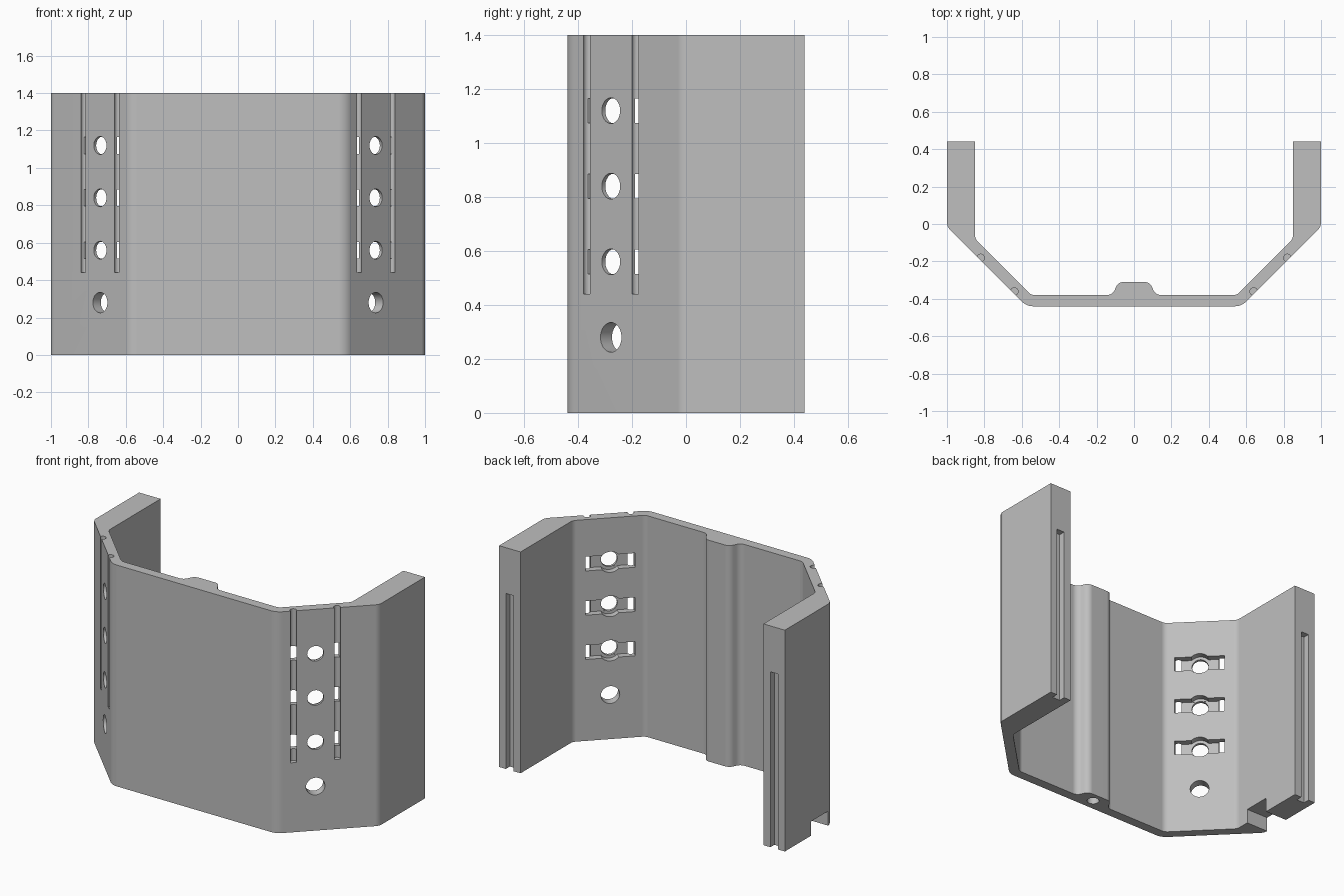
import bpy, bmesh, math
from mathutils import Matrix, Vector

if "Cube" in bpy.data.objects:
    bpy.data.objects.remove(bpy.data.objects["Cube"], do_unlink=True)

HEIGHT = 1.4

grey = bpy.data.materials.new("plain_grey")
grey.use_nodes = True
grey.diffuse_color = (0.52, 0.52, 0.52, 1)
grey.node_tree.nodes["Principled BSDF"].inputs["Base Color"].default_value = (0.52, 0.52, 0.52, 1)


def fillet(corners, steps=6):
    """Round each (x, y, radius) corner of a closed outline."""
    out = []
    for i, (x, y, r) in enumerate(corners):
        p = Vector((x, y))
        a = (Vector(corners[i - 1][:2]) - p).normalized()
        b = (Vector(corners[(i + 1) % len(corners)][:2]) - p).normalized()
        if r == 0:
            out.append(p)
            continue
        half = a.angle(b) / 2
        centre = p + (a + b).normalized() * (r / math.sin(half))
        start = p + a * (r / math.tan(half)) - centre
        end = p + b * (r / math.tan(half)) - centre
        sweep = start.angle(end)
        for k in range(steps + 1):
            t = k / steps
            out.append(centre + (start * math.sin((1 - t) * sweep)
                                 + end * math.sin(t * sweep)) / math.sin(sweep))
    return out


def to_object(name, bm):
    bmesh.ops.recalc_face_normals(bm, faces=bm.faces[:])
    mesh = bpy.data.meshes.new(name)
    bm.to_mesh(mesh)
    bm.free()
    obj = bpy.data.objects.new(name, mesh)
    bpy.context.collection.objects.link(obj)
    mesh.materials.append(grey)
    return obj


def box(x0, x1, y0, y1, z0, z1, frame=Matrix()):
    bm = bmesh.new()
    m = Matrix.Translation(((x0 + x1) / 2, (y0 + y1) / 2, (z0 + z1) / 2))
    m = m @ Matrix.Diagonal((x1 - x0, y1 - y0, z1 - z0, 1))
    bmesh.ops.create_cube(bm, size=1, matrix=frame @ m)
    return to_object("box_cutter", bm)


def rod(r, length, matrix):
    bm = bmesh.new()
    bmesh.ops.create_cone(bm, cap_ends=True, segments=32, radius1=r, radius2=r,
                          depth=length, matrix=matrix)
    return to_object("rod_cutter", bm)


# Wall outline: right half from the bump centre around to the front, then mirrored
half = [(0.085, -0.31, 0.045), (0.115, -0.38, 0.045), (0.55, -0.38, 0.05),
        (0.85, -0.08, 0.05), (0.85, 0.44, 0), (1, 0.44, 0),
        (1, -0.015, 0.06), (0.575, -0.44, 0.09)]
outline = fillet(half + [(-x, y, r) for x, y, r in reversed(half)])
bm = bmesh.new()
face = bm.faces.new([bm.verts.new((p.x, p.y, 0)) for p in outline])
top = bmesh.ops.extrude_face_region(bm, geom=[face])
bmesh.ops.translate(bm, vec=(0, 0, HEIGHT),
                    verts=[v for v in top["geom"] if isinstance(v, bmesh.types.BMVert)])
shell = to_object("bracket_wall", bm)

cutters = []
across = Matrix.Rotation(math.pi / 2, 4, 'Y')
for side, angle in ((1, -45), (-1, -135)):
    # Local frame on the slanted wall: x points outward, y runs along it
    frame = (Matrix.Translation((side * 0.737, -0.278, 0))
             @ Matrix.Rotation(math.radians(angle), 4, 'Z'))
    # Lowest plain hole
    cutters.append(rod(0.055, 0.3, frame @ Matrix.Translation((0, 0, 0.28)) @ across))
    # Outer grooves
    for y in (-0.127, 0.127):
        cutters.append(rod(0.02, 1.1, frame @ Matrix.Translation((-0.01, y, 0.44 + 0.55))))
    # Upper holes, each with a strap recess on the inside
    for z in (0.56, 0.84, 1.12):
        cutters.append(box(-0.1, -0.018, -0.145, 0.145, z - 0.045, z + 0.045, frame))
        cutters.append(rod(0.066, 0.082, frame @ Matrix.Translation((-0.06, 0, z)) @ across))
        cutters.append(rod(0.048, 0.3, frame @ Matrix.Translation((0, 0, z)) @ across))
    # Slot in the rear edge
    x = side * 0.926
    cutters.append(box(x - 0.027, x + 0.027, 0.4, 0.5, -0.1, 1.11))

# Blind hole under the bump
cutters.append(rod(0.035, 0.4, Matrix.Translation((0, -0.37, 0))))
# Cable notch under one arm
cutters.append(box(-1.1, -0.8, 0.01, 0.18, -0.1, 0.09))

bpy.context.view_layer.objects.active = shell
for cutter in cutters:
    cutter.hide_render = True
    mod = shell.modifiers.new("cut", 'BOOLEAN')
    mod.operation = 'DIFFERENCE'
    mod.solver = 'EXACT'
    mod.object = cutter
    bpy.ops.object.modifier_apply(modifier=mod.name)
    bpy.data.objects.remove(cutter, do_unlink=True)

# Smooth fillets and bores, crisp edges
bpy.ops.object.select_all(action='DESELECT')
shell.select_set(True)
bpy.ops.object.shade_smooth_by_angle(angle=math.radians(25))
weighted = shell.modifiers.new("weighted_normals", 'WEIGHTED_NORMAL')
weighted.keep_sharp = True
